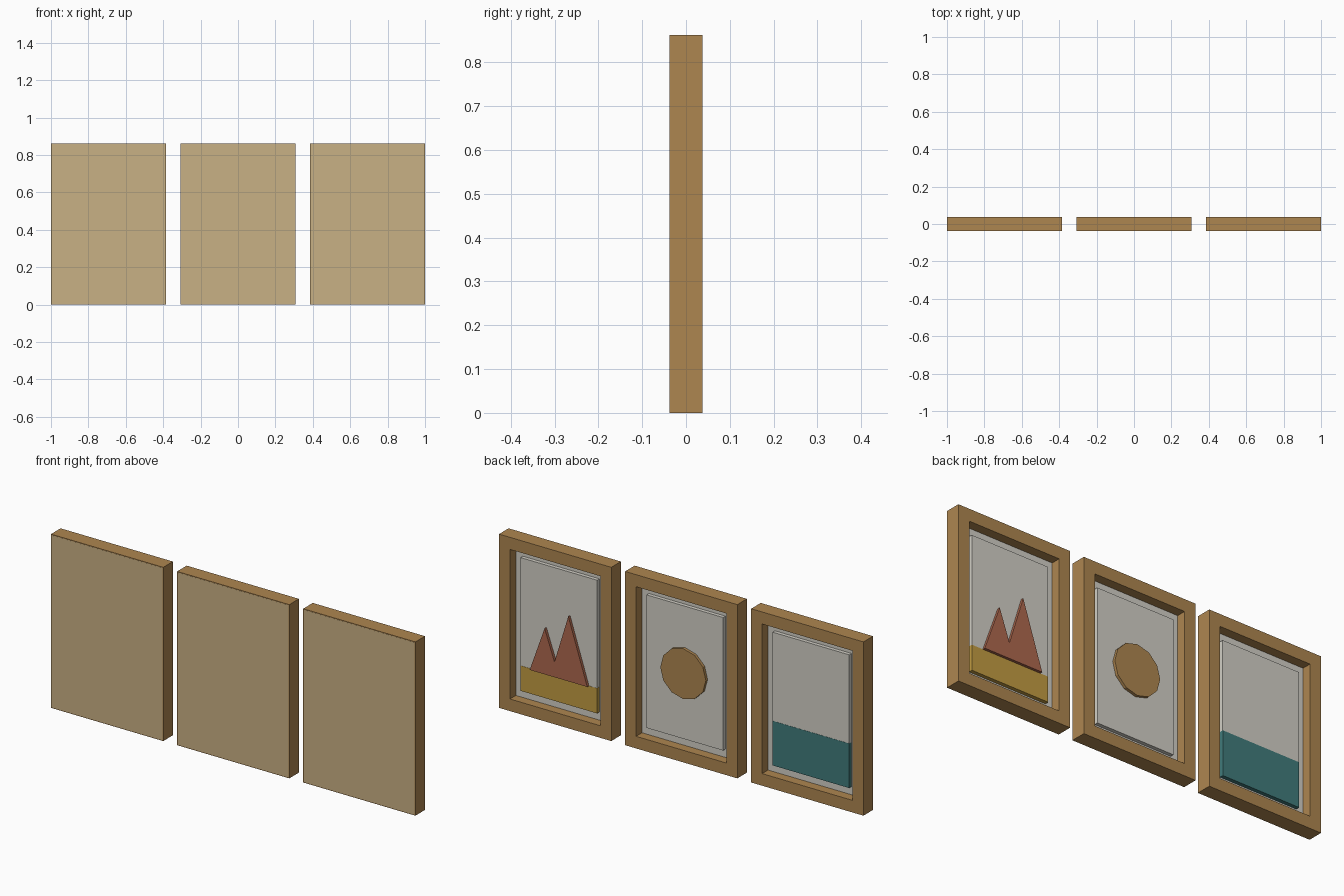
import bpy, bmesh, math

if "Cube" in bpy.data.objects:
    bpy.data.objects.remove(bpy.data.objects["Cube"])

W, H, HALF = 0.616, 0.862, 0.0375   # frame width, height, half depth
RAIL = 0.06                         # frame rail width
PW, PH = 0.42, 0.66                 # picture panel size
PZ = (H - PH) / 2                   # bottom of the picture panel
FACE = 0.009                        # picture front plane


def material(name, rgb):
    lin = [((c / 255 + 0.055) / 1.055) ** 2.4 for c in rgb]
    m = bpy.data.materials.new(name)
    m.diffuse_color = (*lin, 1)
    m.use_nodes = True
    m.node_tree.nodes["Principled BSDF"].inputs["Base Color"].default_value = m.diffuse_color
    return m


WOOD = material("warm wood", (174, 134, 80))
KRAFT = material("kraft backing", (201, 177, 133))
PAPER = material("off white paper", (211, 208, 199))
OCHRE = material("ochre", (194, 156, 66))
RUST = material("rust red", (174, 104, 78))
TEAL = material("deep teal", (64, 123, 123))


def finish(bm, name, mat):
    bmesh.ops.recalc_face_normals(bm, faces=bm.faces[:])
    me = bpy.data.meshes.new(name)
    bm.to_mesh(me)
    bm.free()
    me.materials.append(mat)
    ob = bpy.data.objects.new(name, me)
    bpy.context.collection.objects.link(ob)
    return ob


def prism(name, outline, y0, y1, mat):
    """Extrude an (x, z) outline from y0 to y1."""
    bm = bmesh.new()
    f = bm.faces.new([bm.verts.new((x, y0, z)) for x, z in outline])
    ext = bmesh.ops.extrude_face_region(bm, geom=[f], use_keep_orig=True)["geom"]
    for v in ext:
        if isinstance(v, bmesh.types.BMVert):
            v.co.y = y1
    return finish(bm, name, mat)


def rect(cx, w, z0, z1):
    return [(cx - w / 2, z0), (cx + w / 2, z0), (cx + w / 2, z1), (cx - w / 2, z1)]


def ring(name, outer, inner, y0, y1, mat):
    """Rectangular frame with an open middle."""
    bm = bmesh.new()
    loops = [[bm.verts.new((x, y, z)) for x, z in o]
             for o, y in ((outer, y0), (outer, y1), (inner, y1), (inner, y0))]
    for a in range(4):
        p, q = loops[a], loops[(a + 1) % 4]
        for i in range(4):
            j = (i + 1) % 4
            bm.faces.new((p[i], p[j], q[j], q[i]))
    return finish(bm, name, mat)


# Three identical frames with backing, mat and picture panel
centres = {"mountain": 1 - W / 2, "sun": 0.0, "sea": W / 2 - 1}
for key, cx in centres.items():
    ring(key + "_frame", rect(cx, W, 0, H),
         rect(cx, W - 2 * RAIL, RAIL, H - RAIL), -HALF, HALF, WOOD)
    prism(key + "_backing", rect(cx, W - 0.008, 0.004, H - 0.004),
          -HALF - 0.0005, -0.026, KRAFT)
    prism(key + "_mat", rect(cx, W - 2 * RAIL, RAIL, H - RAIL), -0.026, -0.009, PAPER)
    prism(key + "_picture", rect(cx, PW, PZ, PZ + PH), -0.009, FACE, PAPER)

# Mountain picture: ground band and twin peaks (measured from its +x edge)
cx = centres["mountain"]
prism("ground_band", rect(cx, PW + 0.001, PZ - 0.0005, PZ + 0.124),
      -0.009, FACE + 0.001, OCHRE)
peaks = [(0.06, 0.124), (0.142, 0.352), (0.196, 0.2), (0.272, 0.446), (0.376, 0.124)]
prism("twin_peaks", [(cx + PW / 2 - u, PZ + v) for u, v in peaks],
      FACE - 0.001, FACE + 0.014, RUST)

# Sun picture: twelve-sided disc
prism("sun_disc", [(0.125 * math.cos(i * math.pi / 6),
                    H / 2 + 0.125 * math.sin(i * math.pi / 6)) for i in range(12)],
      FACE - 0.001, FACE + 0.014, WOOD)

# Sea picture: water band
prism("water_band", rect(centres["sea"], PW + 0.001, PZ - 0.0005, PZ + 0.22),
      -0.009, FACE + 0.001, TEAL)
